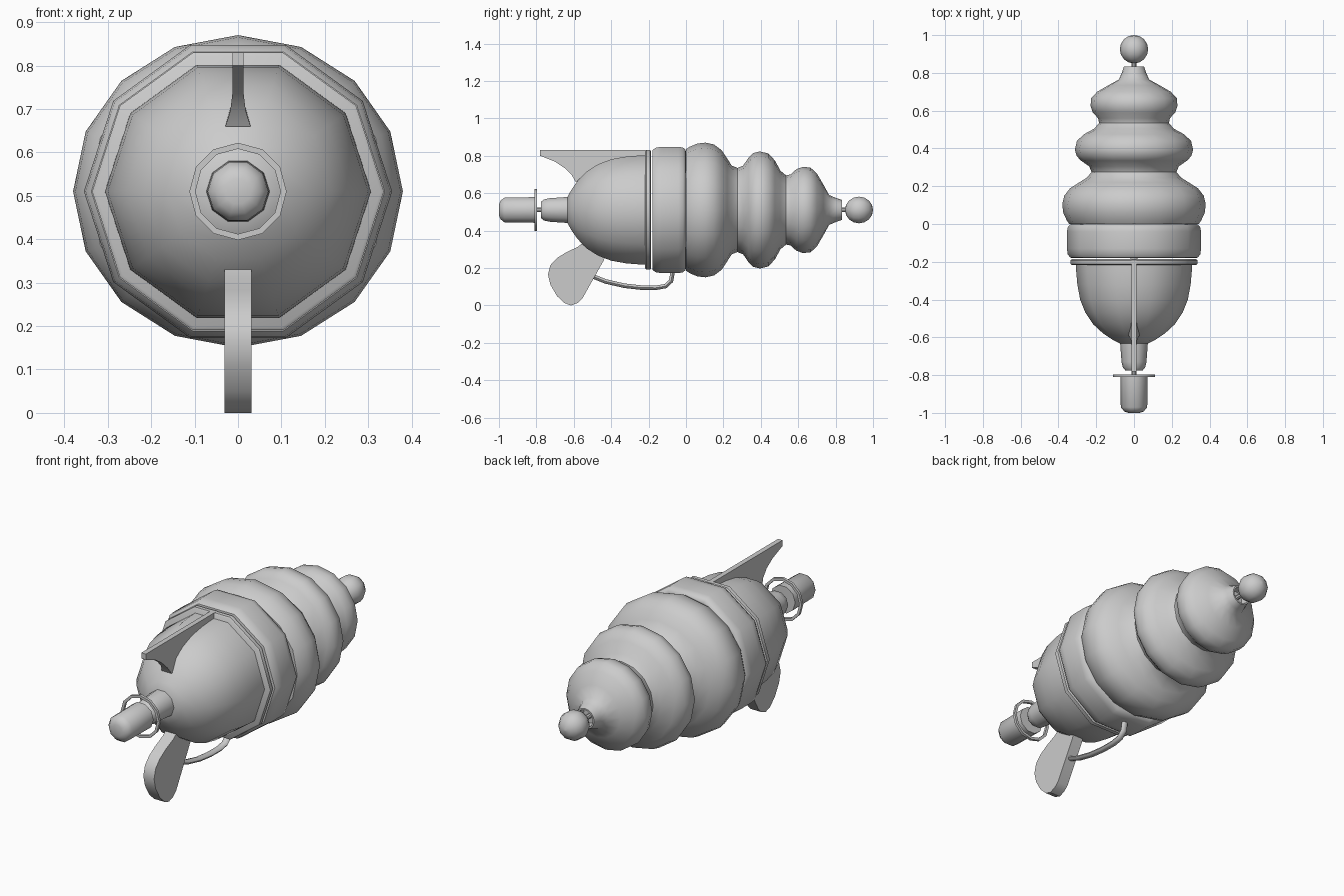
import bpy, bmesh, math

if "Cube" in bpy.data.objects:
    bpy.data.objects.remove(bpy.data.objects["Cube"])

AXIS_Z = 0.51


def finish(name, bm, angle=42):
    bmesh.ops.recalc_face_normals(bm, faces=bm.faces)
    me = bpy.data.meshes.new(name)
    bm.to_mesh(me)
    bm.free()
    ob = bpy.data.objects.new(name, me)
    bpy.context.collection.objects.link(ob)
    bpy.ops.object.select_all(action='DESELECT')
    ob.select_set(True)
    bpy.context.view_layer.objects.active = ob
    bpy.ops.object.shade_smooth_by_angle(angle=math.radians(angle))
    return ob


def lathe(name, profile, sides, closed=False, angle=42):
    """Revolve (y, radius) points around the long axis."""
    bm = bmesh.new()
    rings = []
    for y, r in profile:
        rings.append([bm.verts.new((r * math.cos(2 * math.pi * i / sides), y,
                                    AXIS_Z + r * math.sin(2 * math.pi * i / sides)))
                      for i in range(sides)])
    pairs = list(zip(rings, rings[1:]))
    if closed:
        pairs.append((rings[-1], rings[0]))
    for a, b in pairs:
        for i in range(sides):
            j = (i + 1) % sides
            bm.faces.new((a[i], a[j], b[j], b[i]))
    if not closed:
        bm.faces.new(rings[0])
        bm.faces.new(rings[-1])
    return finish(name, bm, angle)


def plate(name, outline, half):
    """Extrude a (y, z) outline sideways; half(z) gives the half width."""
    bm = bmesh.new()
    left = [bm.verts.new((-half(z), y, z)) for y, z in outline]
    right = [bm.verts.new((half(z), y, z)) for y, z in outline]
    bm.faces.new(left)
    bm.faces.new(right)
    n = len(outline)
    for i in range(n):
        j = (i + 1) % n
        bm.faces.new((left[i], left[j], right[j], right[i]))
    return finish(name, bm, 35)


# Three-lobed rear body, slightly wider across its largest lobe
body = lathe("lobed_body", [
    (0.0, 0.325), (0.02, 0.338), (0.06, 0.355), (0.105, 0.36), (0.15, 0.35),
    (0.19, 0.32), (0.22, 0.275), (0.245, 0.237), (0.275, 0.225), (0.305, 0.237),
    (0.335, 0.28), (0.36, 0.304), (0.395, 0.313), (0.44, 0.302), (0.475, 0.265),
    (0.505, 0.21), (0.535, 0.185), (0.56, 0.19), (0.59, 0.218), (0.625, 0.23),
    (0.665, 0.227), (0.70, 0.195), (0.735, 0.135), (0.765, 0.08), (0.80, 0.065),
    (0.835, 0.053), (0.835, 0.045), (0.79, 0.04)], 16)
for v in body.data.vertices:
    if v.co.y < 0.26:
        v.co.x *= 1.055

# Tail rod and ball
lathe("tail_rod", [(0.78, 0.012), (0.87, 0.012)], 8)
lathe("tail_ball", [(0.925 - 0.075 * math.cos(math.pi * k / 8),
                     max(0.001, 0.075 * math.sin(math.pi * k / 8)))
                    for k in range(9)], 10)

# Collar, flange and dome share ten sides
lathe("collar", [(-0.18, 0.325), (-0.178, 0.338), (-0.16, 0.351), (-0.13, 0.355),
                 (-0.04, 0.355), (-0.015, 0.35), (-0.003, 0.338), (0.0, 0.325)], 10)
lathe("flange", [(-0.218, 0.328), (-0.212, 0.336), (-0.192, 0.336), (-0.186, 0.328)], 10)
lathe("dome", [(-0.19, 0.307), (-0.25, 0.306), (-0.32, 0.30), (-0.40, 0.285),
               (-0.47, 0.257), (-0.53, 0.217), (-0.58, 0.163), (-0.615, 0.11),
               (-0.635, 0.07)], 10)

# Nozzle, rod, thin ring and barrel tip
lathe("nozzle", [(-0.60, 0.075), (-0.635, 0.073), (-0.73, 0.066),
                 (-0.76, 0.059), (-0.776, 0.045)], 10)
lathe("nozzle_rod", [(-0.82, 0.012), (-0.76, 0.012)], 8)
lathe("sight_ring", [(-0.81, 0.098), (-0.81, 0.112), (-0.796, 0.112), (-0.796, 0.098)],
      12, closed=True)
lathe("barrel_tip", [(-1.0, 0.03), (-0.992, 0.052), (-0.97, 0.07), (-0.80, 0.072)], 10)

# Top fin, flaring where it meets the dome
plate("top_fin", [(-0.78, 0.83), (-0.19, 0.83), (-0.19, 0.77), (-0.40, 0.73),
                  (-0.56, 0.66), (-0.59, 0.66), (-0.61, 0.695), (-0.65, 0.735),
                  (-0.70, 0.768), (-0.78, 0.80)],
      lambda z: 0.013 + 0.016 * max(0.0, min(1.0, (0.71 - z) / 0.05)))

# Rounded grip
plate("grip", [(-0.55, 0.335), (-0.42, 0.30), (-0.44, 0.24), (-0.555, 0.035),
               (-0.58, 0.012), (-0.615, 0.0), (-0.65, 0.012), (-0.69, 0.05),
               (-0.725, 0.11), (-0.738, 0.165), (-0.725, 0.215), (-0.69, 0.253),
               (-0.64, 0.284), (-0.58, 0.312)], lambda z: 0.031)

# Trigger guard swept from grip to collar
path = [(-0.51, 0.16), (-0.43, 0.128), (-0.33, 0.105), (-0.24, 0.095),
        (-0.16, 0.094), (-0.11, 0.103), (-0.08, 0.13), (-0.07, 0.185)]
bm = bmesh.new()
sections = []
for k, (y, z) in enumerate(path):
    y0, z0 = path[max(k - 1, 0)]
    y1, z1 = path[min(k + 1, len(path) - 1)]
    d = math.hypot(y1 - y0, z1 - z0)
    ny, nz = -(z1 - z0) / d, (y1 - y0) / d
    sections.append([bm.verts.new((0.018 * math.cos(a), y + ny * 0.012 * math.sin(a),
                                   z + nz * 0.012 * math.sin(a)))
                     for a in [math.pi * i / 4 for i in range(8)]])
for a, b in zip(sections, sections[1:]):
    for i in range(8):
        j = (i + 1) % 8
        bm.faces.new((a[i], a[j], b[j], b[i]))
bm.faces.new(sections[0])
bm.faces.new(sections[-1])
finish("trigger_guard", bm, 50)
